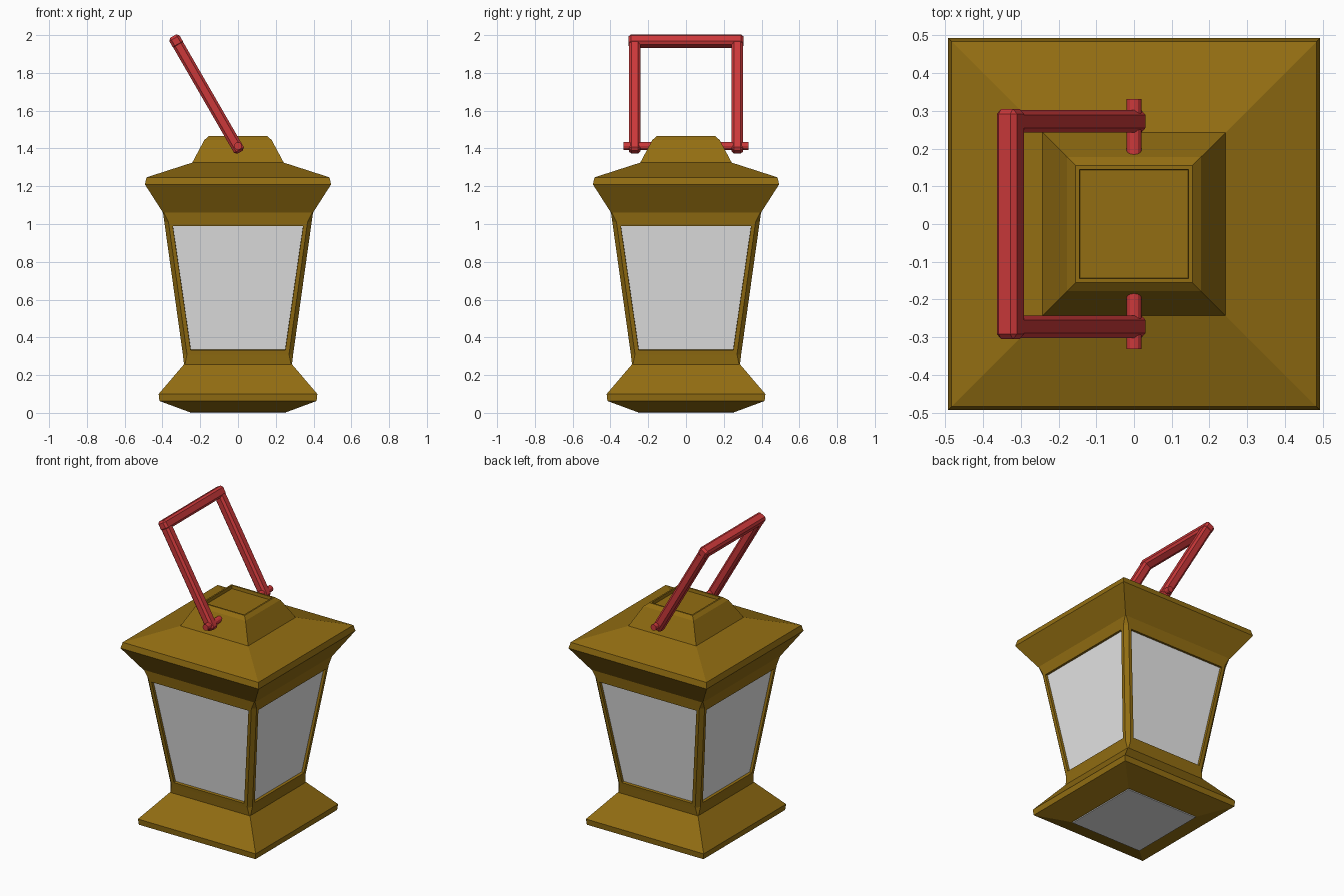
import bpy, bmesh, math
from mathutils import Matrix, Vector

if "Cube" in bpy.data.objects:
    bpy.data.objects.remove(bpy.data.objects["Cube"])


def material(name, rgb):
    m = bpy.data.materials.new(name)
    m.diffuse_color = (*rgb, 1)
    m.use_nodes = True
    m.node_tree.nodes["Principled BSDF"].inputs["Base Color"].default_value = m.diffuse_color
    return m


BRASS = material("aged brass", (0.29, 0.155, 0.006))
GLASS = material("pale glass", (0.8, 0.8, 0.8))
RED = material("red handle", (0.6, 0.04, 0.042))


def finish(name, bm, *mats):
    bmesh.ops.recalc_face_normals(bm, faces=bm.faces)
    me = bpy.data.meshes.new(name)
    bm.to_mesh(me)
    bm.free()
    for m in mats:
        me.materials.append(m)
    ob = bpy.data.objects.new(name, me)
    bpy.context.collection.objects.link(ob)
    return ob


def loft(rings):
    """Stack square rings (half width, z, corner chamfer) into a closed solid."""
    bm = bmesh.new()
    loops = []
    for h, z, c in rings:
        if c:
            quarter = [Vector((h - c, -h, z)), Vector((h, -h + c, z))]
        else:
            quarter = [Vector((h, -h, z))]
        pts = [Matrix.Rotation(i * math.pi / 2, 3, 'Z') @ p
               for i in range(4) for p in quarter]
        loops.append([bm.verts.new(p) for p in pts])
    n = len(loops[0])
    for a, b in zip(loops, loops[1:]):
        for i in range(n):
            j = (i + 1) % n
            bm.faces.new((a[i], a[j], b[j], b[i]))
    bm.faces.new(loops[0][::-1])
    bm.faces.new(loops[-1])
    return bm


# Flared foot
finish("base", loft([(0.262, 0.006, 0), (0.416, 0.063, 0), (0.42, 0.10, 0),
                     (0.286, 0.257, 0), (0.27, 0.27, 0)]), BRASS)

# Plate under the foot
finish("bottom_plate", loft([(0.255, 0, 0), (0.255, 0.02, 0)]), GLASS)

# Tapered frame with chamfered corner posts and recessed panes
bm = loft([(0.285, 0.25, 0.003), (0.292, 0.31, 0.022),
           (0.390, 1.01, 0.022), (0.398, 1.065, 0.003)])
bmesh.ops.recalc_face_normals(bm, faces=bm.faces)
panes = [f for f in bm.faces if f.calc_area() > 0.3
         and abs(f.normal.z) < 0.5]
bmesh.ops.inset_individual(bm, faces=panes, thickness=0.03)
bmesh.ops.inset_individual(bm, faces=panes, thickness=0.001, depth=-0.016)
for f in panes:
    f.material_index = 1
finish("lantern_frame", bm, BRASS, GLASS)

# Roof with raised cap and shallow recess on top
finish("roof", loft([(0.397, 1.06, 0), (0.493, 1.21, 0), (0.484, 1.247, 0),
                     (0.242, 1.325, 0), (0.178, 1.445, 0), (0.155, 1.465, 0),
                     (0.145, 1.465, 0), (0.143, 1.445, 0)]), BRASS)

# Handle: local z runs along the legs, tilted 30 degrees towards -x
TILT = Matrix.Rotation(math.radians(-30), 4, 'Y')


def beam(name, centre, size):
    bm = bmesh.new()
    bmesh.ops.create_cube(bm, size=1, matrix=Matrix.Translation(centre)
                          @ Matrix.Diagonal((*size, 1)))
    bmesh.ops.bevel(bm, geom=bm.edges[:], offset=0.013, segments=1,
                    affect='EDGES')
    bm.transform(TILT)
    finish(name, bm, RED)


beam("handle_grip", (0.70, 0, 1.868), (0.062, 0.61, 0.062))
for side, s in (("front", -1), ("back", 1)):
    beam(side + "_handle_leg", (0.70, s * 0.272, 1.535), (0.06, 0.06, 0.69))
    # Pivot pin through the leg into the cap
    bm = bmesh.new()
    bmesh.ops.create_cone(bm, cap_ends=True, segments=12, radius1=0.02,
                          radius2=0.02, depth=0.15)
    bm.transform(Matrix.Translation((0, s * 0.257, 1.413))
                 @ Matrix.Rotation(math.pi / 2, 4, 'X'))
    finish(side + "_pivot_pin", bm, RED)
